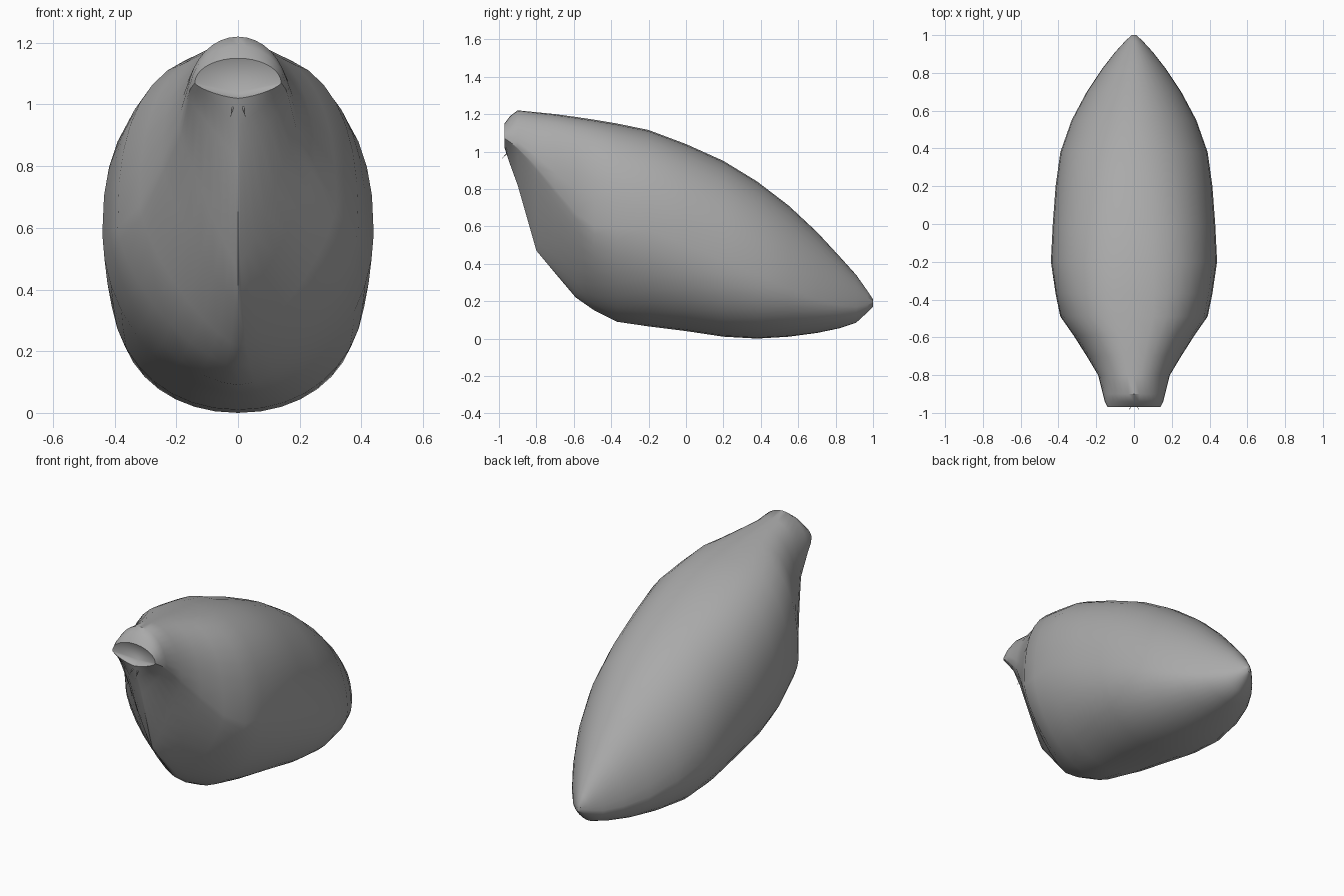
import bpy, bmesh, math
from mathutils import Vector

if "Cube" in bpy.data.objects:
    bpy.data.objects.remove(bpy.data.objects["Cube"])

grey = bpy.data.materials.new("husk_grey")
grey.diffuse_color = (0.40, 0.40, 0.40, 1)
grey.use_nodes = True
grey.node_tree.nodes["Principled BSDF"].inputs["Base Color"].default_value = grey.diffuse_color

# y, top z, bottom z, half width, height of widest point, upper and lower roundness
STATIONS = [
    (-0.97, 1.15, 1.02, 0.14, 1.07, 2.0, 1.4),
    (-0.94, 1.19, 0.93, 0.155, 1.05, 2.0, 1.0),
    (-0.90, 1.22, 0.82, 0.165, 1.02, 2.0, 1.0),
    (-0.80, 1.21, 0.47, 0.19, 0.92, 2.1, 1.1),
    (-0.70, 1.20, 0.35, 0.25, 0.80, 2.3, 1.2),
    (-0.59, 1.185, 0.22, 0.32, 0.67, 2.5, 1.35),
    (-0.49, 1.17, 0.15, 0.39, 0.60, 2.6, 1.5),
    (-0.37, 1.15, 0.09, 0.415, 0.59, 2.5, 1.7),
    (-0.20, 1.115, 0.065, 0.44, 0.58, 2.4, 1.9),
    (0.00, 1.04, 0.04, 0.43, 0.50, 2.3, 2.0),
    (0.20, 0.95, 0.01, 0.415, 0.42, 2.2, 2.1),
    (0.38, 0.84, 0.00, 0.39, 0.34, 2.1, 2.1),
    (0.55, 0.71, 0.01, 0.33, 0.27, 2.0, 2.0),
    (0.70, 0.57, 0.03, 0.25, 0.21, 2.0, 1.9),
    (0.82, 0.44, 0.055, 0.17, 0.18, 2.0, 1.8),
    (0.91, 0.34, 0.085, 0.10, 0.17, 2.0, 1.8),
    (0.97, 0.255, 0.14, 0.045, 0.18, 2.0, 2.0),
    (1.00, 0.21, 0.17, 0.012, 0.19, 2.0, 2.0),
]
SIDES = 36


def finish(bm, name, angle):
    bmesh.ops.recalc_face_normals(bm, faces=bm.faces)
    mesh = bpy.data.meshes.new(name)
    bm.to_mesh(mesh)
    bm.free()
    mesh.materials.append(grey)
    ob = bpy.data.objects.new(name, mesh)
    bpy.context.collection.objects.link(ob)
    bpy.ops.object.select_all(action='DESELECT')
    ob.select_set(True)
    bpy.context.view_layer.objects.active = ob
    bpy.ops.object.shade_smooth_by_angle(angle=math.radians(angle))
    return ob


def section(bm, y, top, bottom, width, mid, p_up, p_low):
    ring = []
    for i in range(SIDES):
        a = 2 * math.pi * i / SIDES
        c, s = math.cos(a), math.sin(a)
        e = 2 / (p_up if s >= 0 else p_low)
        x = math.copysign(abs(c) ** e, c) * width
        h = abs(s) ** e
        z = mid + h * (top - mid) if s >= 0 else mid - h * (mid - bottom)
        ring.append(bm.verts.new((x, y, z)))
    return ring


# Husk body: pointed tail, full belly, keeled front and a short hood
bm = bmesh.new()
rings = [section(bm, *st) for st in STATIONS]
for a, b in zip(rings, rings[1:]):
    for i in range(SIDES):
        j = (i + 1) % SIDES
        bm.faces.new((a[i], a[j], b[j], b[i]))
# Hollow of the hood and closed tail tip
pit = bm.verts.new((0, -0.93, 1.04))
for i in range(SIDES):
    bm.faces.new((rings[0][(i + 1) % SIDES], rings[0][i], pit))
bm.faces.new(rings[-1])
finish(bm, "husk_body", 42)

# Two short fibres under the hood
for side, name in ((-1, "left_fibre"), (1, "right_fibre")):
    bm = bmesh.new()
    tip = Vector((side * 0.025, -0.99, 0.955))
    root = Vector((side * 0.01, -0.93, 1.02))
    axis = (tip - root).normalized()
    u = axis.orthogonal().normalized()
    v = axis.cross(u)
    base = []
    for k in range(4):
        a = k * math.pi / 2
        base.append(bm.verts.new(root + 0.007 * (u * math.cos(a) + v * math.sin(a))))
    point = bm.verts.new(tip)
    for k in range(4):
        bm.faces.new((base[k], base[(k + 1) % 4], point))
    bm.faces.new(base)
    finish(bm, name, 30)
